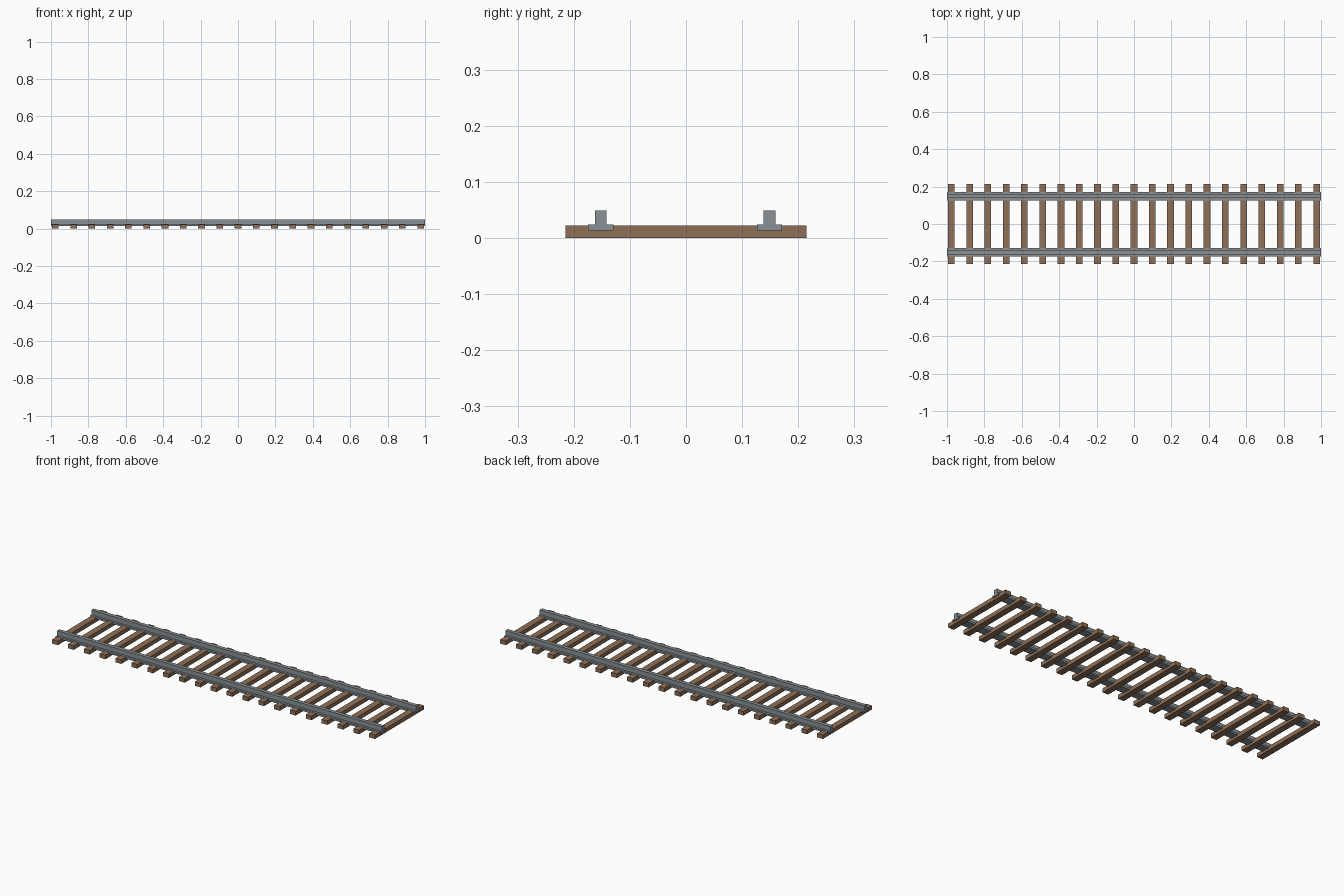
import bpy, bmesh

if "Cube" in bpy.data.objects:
    bpy.data.objects.remove(bpy.data.objects["Cube"])

def material(name, color):
    m = bpy.data.materials.new(name)
    m.diffuse_color = color
    m.use_nodes = True
    m.node_tree.nodes["Principled BSDF"].inputs["Base Color"].default_value = m.diffuse_color
    return m

wood = material("wood", (0.27, 0.16, 0.095, 1))
steel = material("steel", (0.25, 0.28, 0.30, 1))

def extrude_profile(name, profile, x0, x1, mat):
    """Extrude a closed (y, z) profile along x."""
    bm = bmesh.new()
    face = bm.faces.new([bm.verts.new((x0, y, z)) for y, z in profile])
    out = bmesh.ops.extrude_face_region(bm, geom=[face])["geom"]
    moved = [v for v in out if isinstance(v, bmesh.types.BMVert)]
    bmesh.ops.translate(bm, verts=moved, vec=(x1 - x0, 0, 0))
    bmesh.ops.recalc_face_normals(bm, faces=bm.faces)
    mesh = bpy.data.meshes.new(name)
    bm.to_mesh(mesh)
    bm.free()
    mesh.materials.append(mat)
    obj = bpy.data.objects.new(name, mesh)
    bpy.context.collection.objects.link(obj)
    return obj

# Wooden sleepers, evenly spaced along the track
COUNT, FIRST, HALF_WIDTH = 21, -0.976, 0.0175
plank = [(-0.215, 0), (0.215, 0), (0.215, 0.0225), (-0.215, 0.0225)]
for i in range(COUNT):
    x = FIRST - 2 * FIRST * i / (COUNT - 1)
    extrude_profile(f"sleeper_{i + 1}", plank, x - HALF_WIDTH, x + HALF_WIDTH, wood)

# Steel rails: wide foot let into the sleepers, narrow upright head
half = [(0.0225, 0.0135), (0.0225, 0.0237), (0.0105, 0.0237), (0.0105, 0.0495)]
outline = half + [(-y, z) for y, z in reversed(half)]
for name, centre in (("rail_front", -0.152), ("rail_back", 0.149)):
    extrude_profile(name, [(y + centre, z) for y, z in outline], -1, 1, steel)
